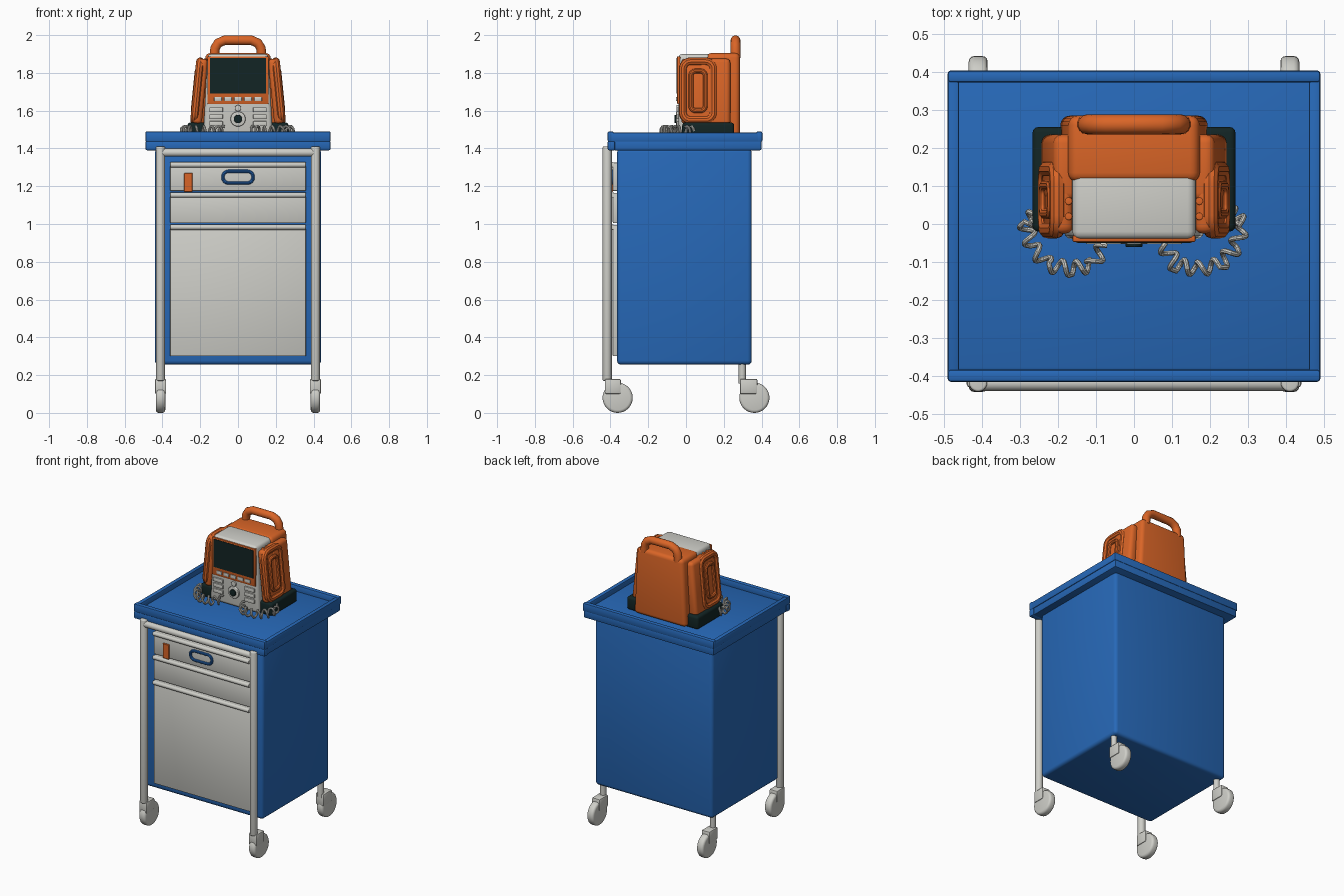
import bpy, bmesh, math
from mathutils import Vector, Matrix

if "Cube" in bpy.data.objects:
    bpy.data.objects.remove(bpy.data.objects["Cube"])


def material(name, rgb):
    m = bpy.data.materials.new(name)
    m.diffuse_color = (*rgb, 1)
    m.use_nodes = True
    m.node_tree.nodes["Principled BSDF"].inputs["Base Color"].default_value = m.diffuse_color
    return m


BLUE = material("cart blue", (0.02, 0.14, 0.48))
ORANGE = material("orange", (0.70, 0.13, 0.02))
GREY = material("light grey", (0.62, 0.62, 0.58))
DARK = material("dark green black", (0.006, 0.018, 0.018))


def finish(name, bm, mat):
    me = bpy.data.meshes.new(name)
    bmesh.ops.recalc_face_normals(bm, faces=bm.faces)
    bm.to_mesh(me)
    bm.free()
    me.materials.append(mat)
    ob = bpy.data.objects.new(name, me)
    bpy.context.collection.objects.link(ob)
    return ob


def box(name, lo, hi, mat, bevel=0.0, seg=3, top=1.0, tilt=0.0):
    """Bevelled box; top scales the upper x width, tilt leans it about y."""
    bm = bmesh.new()
    bmesh.ops.create_cube(bm, size=1)
    lo, hi = Vector(lo), Vector(hi)
    c, s = (lo + hi) / 2, hi - lo
    for v in bm.verts:
        k = top if v.co.z > 0 else 1
        v.co = Vector((v.co.x * s.x * k, v.co.y * s.y, v.co.z * s.z))
    if bevel:
        bmesh.ops.bevel(bm, geom=bm.edges[:], offset=bevel, segments=seg, profile=0.5, affect='EDGES')
    bm.transform(Matrix.Translation(c) @ Matrix.Rotation(tilt, 4, 'Y'))
    return finish(name, bm, mat)


def cyl(name, c, r, depth, axis, mat, bevel=0.0, n=24):
    bm = bmesh.new()
    bmesh.ops.create_cone(bm, cap_ends=True, segments=n, radius1=r, radius2=r, depth=depth)
    if bevel:
        rim = [e for e in bm.edges if abs(e.verts[0].co.z - e.verts[1].co.z) < 1e-5]
        bmesh.ops.bevel(bm, geom=rim, offset=bevel, segments=3, profile=0.5, affect='EDGES')
    rot = {'X': Matrix.Rotation(math.pi / 2, 4, 'Y'), 'Y': Matrix.Rotation(math.pi / 2, 4, 'X'), 'Z': Matrix()}[axis]
    bm.transform(Matrix.Translation(c) @ rot)
    return finish(name, bm, mat)


def tube(name, pts, r, mat, closed=False, res=3):
    """Round tube along a polyline, converted to a mesh."""
    cu = bpy.data.curves.new(name, 'CURVE')
    cu.dimensions = '3D'
    cu.bevel_depth, cu.bevel_resolution, cu.use_fill_caps = r, res, True
    sp = cu.splines.new('POLY')
    sp.points.add(len(pts) - 1)
    for p, q in zip(sp.points, pts):
        p.co = (*q, 1)
    sp.use_cyclic_u = closed
    tmp = bpy.data.objects.new(name + "_path", cu)
    bpy.context.collection.objects.link(tmp)
    dg = bpy.context.evaluated_depsgraph_get()
    me = bpy.data.meshes.new_from_object(tmp.evaluated_get(dg))
    bpy.data.objects.remove(tmp)
    me.materials.clear()
    me.materials.append(mat)
    ob = bpy.data.objects.new(name, me)
    bpy.context.collection.objects.link(ob)
    return ob


def round_rect(hw, hh, r, n=6):
    """Points of a rounded rectangle in 2D."""
    out = []
    for k, (sx, sy) in enumerate([(1, 1), (-1, 1), (-1, -1), (1, -1)]):
        for i in range(n + 1):
            a = (k + i / n) * math.pi / 2
            out.append((sx * (hw - r) + r * math.cos(a), sy * (hh - r) + r * math.sin(a)))
    return out


# Cabinet and tray
box("cabinet", (-0.44, -0.365, 0.255), (0.44, 0.348, 1.40), BLUE, 0.022)
box("tray_base", (-0.485, -0.385, 1.39), (0.485, 0.40, 1.45), BLUE, 0.008, 2)
box("tray_front_skirt", (-0.49, -0.415, 1.39), (0.49, -0.375, 1.44), BLUE, 0.008, 2)
box("tray_front_rim", (-0.49, -0.415, 1.435), (0.49, -0.383, 1.49), BLUE, 0.008, 2)
box("tray_back_rim", (-0.49, 0.372, 1.435), (0.49, 0.404, 1.49), BLUE, 0.008, 2)
for s, side in ((-1, "left"), (1, "right")):
    box(side + "_tray_rim", (s * 0.475 - 0.015, -0.40, 1.435), (s * 0.475 + 0.015, 0.39, 1.485), BLUE, 0.007, 2)

# Drawers, door and pull rails
for name, z0, z1 in (("top_drawer", 1.175, 1.325), ("middle_drawer", 1.005, 1.165), ("lower_door", 0.30, 0.995)):
    box(name, (-0.36, -0.388, z0), (0.36, -0.355, z1), GREY, 0.005, 2)
    cyl(name + "_rail", (0, -0.388, z1 - 0.012), 0.014, 0.72, 'X', GREY, 0.004, 16)
tube("drawer_pull", [(x, -0.393, 1.248 + z) for x, z in round_rect(0.08, 0.031, 0.03)], 0.009, BLUE, True)
box("drawer_tag", (-0.285, -0.397, 1.17), (-0.24, -0.386, 1.27), ORANGE, 0.003, 1)

# Front frame and casters
cyl("frame_top_bar", (0, -0.418, 1.378), 0.021, 0.82, 'X', GREY, 0.005)
for s, side in ((-1, "left"), (1, "right")):
    x = s * 0.41
    cyl(side + "_front_post", (x, -0.417, 0.79), 0.024, 1.24, 'Z', GREY, 0.006)
    cyl(side + "_rear_stem", (x, 0.298, 0.22), 0.019, 0.13, 'Z', GREY)
    for y, end, f0, f1 in ((-0.362, "front", -0.43, -0.345), (0.362, "rear", 0.285, 0.378)):
        cyl(f"{side}_{end}_wheel", (x, y, 0.08), 0.08, 0.05, 'X', GREY, 0.015, 32)
        box(f"{side}_{end}_fork", (x - 0.03, f0, 0.10), (x + 0.03, f1, 0.18), GREY, 0.008, 2)

# Monitor housing
box("monitor_front", (-0.185, -0.04, 1.455), (0.185, 0.15, 1.90), GREY, 0.02, 3, top=0.87)
box("monitor_back", (-0.195, 0.11, 1.455), (0.195, 0.285, 1.905), ORANGE, 0.025, 4, top=0.88)
handle = [(-0.125, 0.262, 1.88), (-0.122, 0.262, 1.93), (-0.105, 0.262, 1.958), (-0.07, 0.262, 1.973),
          (0.07, 0.262, 1.973), (0.105, 0.262, 1.958), (0.122, 0.262, 1.93), (0.125, 0.262, 1.88)]
tube("carry_handle", handle, 0.026, ORANGE, res=5)

# Monitor screen and controls
box("screen_frame", (-0.162, -0.047, 1.635), (0.162, -0.03, 1.888), ORANGE, 0.004, 2)
box("screen", (-0.148, -0.050, 1.69), (0.148, -0.044, 1.878), DARK)
for i in range(5):
    x = (i - 2) * 0.053
    box(f"soft_key_{i + 1}", (x - 0.02, -0.053, 1.65), (x + 0.02, -0.045, 1.672), GREY, 0.003, 2)
for s, side in ((-1, "left"), (1, "right")):
    for i in range(3):
        z = 1.605 - i * 0.037
        box(f"{side}_key_{i + 1}", (s * 0.117 - 0.037, -0.05, z - 0.013), (s * 0.117 + 0.037, -0.035, z + 0.013), GREY, 0.004, 2)
cyl("small_button", (0, -0.044, 1.613), 0.017, 0.014, 'Y', GREY, 0.003)
cyl("dial_ring", (0, -0.044, 1.556), 0.04, 0.016, 'Y', GREY, 0.004)
cyl("dial_knob", (0, -0.052, 1.556), 0.022, 0.018, 'Y', DARK, 0.003)

# Paddles, their holders, feet and coiled cords on both sides
TILT = 0.10
for s, side in ((-1, "left"), (1, "right")):
    box(side + "_foot", (s * 0.217 - 0.05, -0.02, 1.45), (s * 0.217 + 0.05, 0.255, 1.537), DARK, 0.015, 3)
    box(side + "_paddle_holder", (s * 0.195 - 0.033, 0.06, 1.52), (s * 0.195 + 0.033, 0.235, 1.875), ORANGE, 0.022, 3, tilt=-s * TILT)
    box(side + "_paddle_plate", (s * 0.2 - 0.025, -0.025, 1.53), (s * 0.2 + 0.025, 0.155, 1.875), ORANGE, 0.02, 3, tilt=-s * TILT)
    for part, hw, hh, r, cr, off in (("rim", 0.08, 0.155, 0.04, 0.022, 0.216), ("grip", 0.038, 0.105, 0.025, 0.013, 0.227)):
        pts = [(s * (off - TILT * z), 0.064 + y, 1.705 + z) for y, z in round_rect(hw, hh, r)]
        tube(f"{side}_paddle_{part}", pts, cr, ORANGE, True)
    for i, y in enumerate((0.02, 0.06)):
        cyl(f"{side}_paddle_stud_{i + 1}", (s * 0.172, y, 1.86), 0.01, 0.03, 'Z', ORANGE, 0.003, 12)

    path = [Vector((s * x, y, 1.492)) for x, y in
            ((0.255, 0.03), (0.285, 0.0), (0.268, -0.06), (0.225, -0.108), (0.165, -0.118), (0.11, -0.108), (0.075, -0.05))]
    coil, steps = [], 16
    for i in range(len(path) - 1):
        d = (path[i + 1] - path[i]).normalized()
        nrm = Vector((-d.y, d.x, 0))
        for j in range(steps):
            t = j / steps
            a = (i + t) * 1.4 * 2 * math.pi
            coil.append(path[i].lerp(path[i + 1], t) + nrm * 0.018 * math.cos(a) + Vector((0, 0, 0.026 * math.sin(a))))
    tube(side + "_coiled_cord", coil, 0.007, GREY, res=2)

# Smooth shading with sharp edges kept
for ob in bpy.context.scene.objects:
    ob.select_set(True)
    bpy.context.view_layer.objects.active = ob
bpy.ops.object.shade_smooth_by_angle(angle=math.radians(35))
